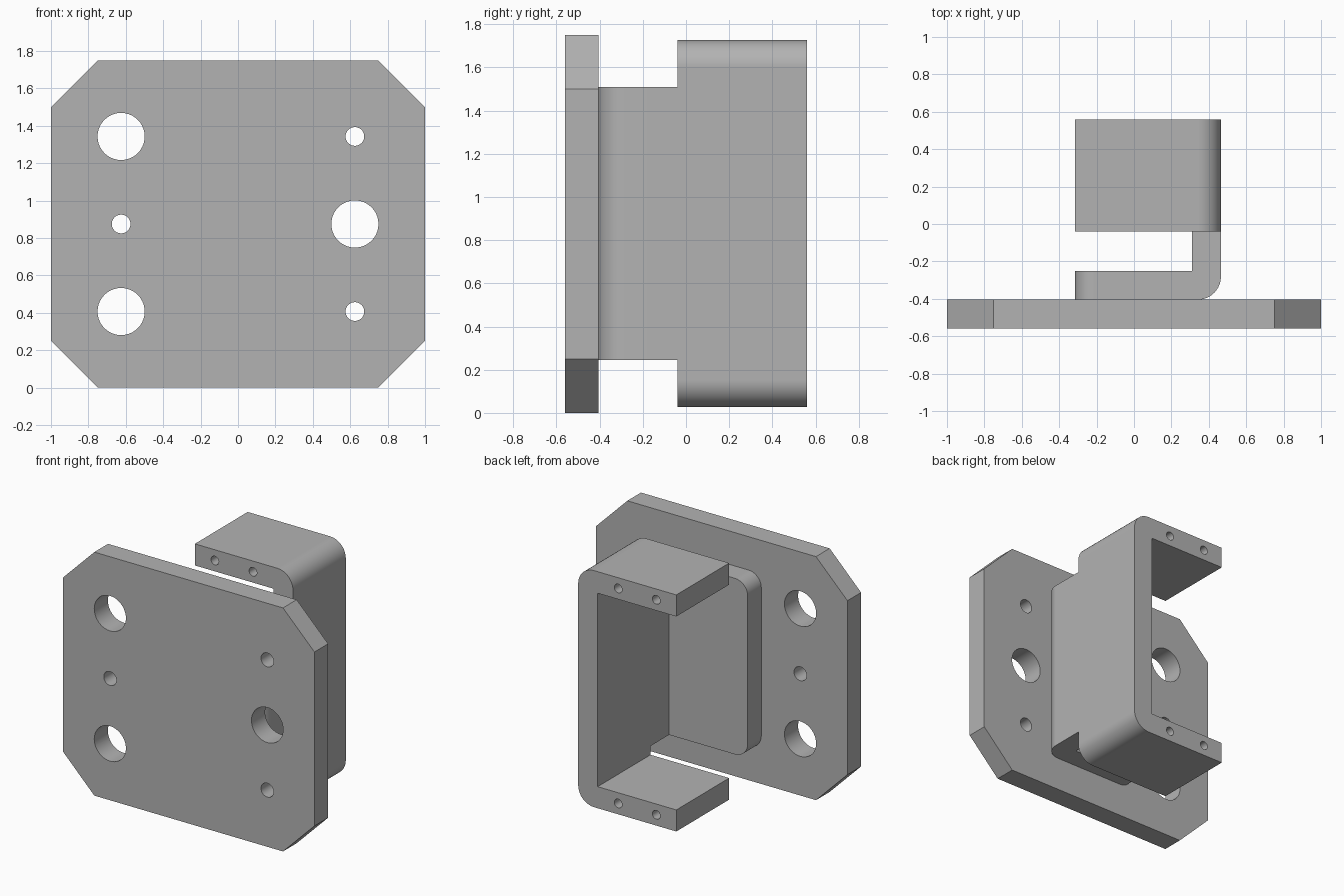
import bpy, bmesh, math
from mathutils import Vector

cube = bpy.data.objects.get("Cube")
if cube:
    bpy.data.objects.remove(cube, do_unlink=True)

steel = bpy.data.materials.new("plain_grey")
steel.use_nodes = True
GREY = (0.45, 0.45, 0.45, 1)
steel.diffuse_color = GREY
steel.node_tree.nodes["Principled BSDF"].inputs["Base Color"].default_value = GREY

# Main dimensions
T = 0.155                                  # stock thickness
PLATE_Y0, PLATE_Y1 = -0.56, -0.405
X0, X1 = -0.315, 0.465                     # bracket sides
CH_Y0, CH_Y1 = -0.04, 0.56                 # channel depth
CH_Z0, CH_Z1 = 0.027, 1.727                # channel height
FOOT_Z0, FOOT_Z1 = 0.245, 1.51
BEND = 0.125


def extrude(name, points, axis, start, end, rounds=(), radius=BEND):
    """Extrude an outline along y or z, rounding the listed corners."""
    def place(p, t):
        return Vector((p[0], t, p[1]) if axis == "y" else (p[0], p[1], t))
    bm = bmesh.new()
    face = bm.faces.new([bm.verts.new(place(p, start)) for p in points])
    geo = bmesh.ops.extrude_face_region(bm, geom=[face])["geom"]
    shift = place((0, 0), end - start)
    bmesh.ops.translate(bm, vec=shift, verts=[v for v in geo if isinstance(v, bmesh.types.BMVert)])
    bmesh.ops.recalc_face_normals(bm, faces=bm.faces)
    corners = [place(points[i], start) for i in rounds]
    edges = [e for e in bm.edges
             if any((v.co - c).length < 1e-5 for v in e.verts for c in corners)
             and (e.verts[0].co - e.verts[1].co).cross(shift).length < 1e-5]
    round_edges(bm, edges, radius)
    return add_object(name, bm)


def round_edges(bm, edges, radius):
    if edges:
        bmesh.ops.bevel(bm, geom=edges, offset=radius, offset_type="OFFSET", segments=10,
                        profile=0.5, affect="EDGES", clamp_overlap=False)


def add_object(name, bm):
    mesh = bpy.data.meshes.new(name)
    bm.to_mesh(mesh)
    bm.free()
    mesh.materials.append(steel)
    obj = bpy.data.objects.new(name, mesh)
    bpy.context.collection.objects.link(obj)
    return obj


def boolean(obj, other, operation):
    mod = obj.modifiers.new("boolean", "BOOLEAN")
    mod.operation, mod.object, mod.solver = operation, other, "EXACT"
    bpy.context.view_layer.objects.active = obj
    bpy.ops.object.modifier_apply(modifier=mod.name)
    bpy.data.objects.remove(other, do_unlink=True)


def drill(obj, x, z, radius, y0, y1):
    """Bore a round hole along y."""
    ring = [(x + radius * math.cos(a), z + radius * math.sin(a))
            for a in (math.tau * i / 40 for i in range(40))]
    boolean(obj, extrude("hole_cutter", ring, "y", y0, y1), "DIFFERENCE")


def finish(obj):
    bpy.ops.object.select_all(action="DESELECT")
    obj.select_set(True)
    bpy.context.view_layer.objects.active = obj
    bpy.ops.object.shade_smooth_by_angle(angle=math.radians(30))
    mod = obj.modifiers.new("clean_shading", "WEIGHTED_NORMAL")
    mod.keep_sharp = True


# Mounting plate with clipped corners and alternating large and small holes
H, C = 1.75, 0.25
plate = extrude("mounting_plate",
                [(C - 1, 0), (1 - C, 0), (1, C), (1, H - C), (1 - C, H), (C - 1, H),
                 (-1, H - C), (-1, C)], "y", PLATE_Y0, PLATE_Y1)
for side, radii in ((-1, (0.126, 0.05, 0.126)), (1, (0.05, 0.126, 0.05))):
    for row, radius in zip((-1, 0, 1), radii):
        drill(plate, side * 0.625, H / 2 + row * 0.468, radius, PLATE_Y0 - 0.1, PLATE_Y1 + 0.1)
finish(plate)

# C-shaped channel, open towards -x, with rounded outer bends
channel = extrude("bracket",
                  [(X0, CH_Z0), (X1, CH_Z0), (X1, CH_Z1), (X0, CH_Z1), (X0, CH_Z1 - T),
                   (X1 - T, CH_Z1 - T), (X1 - T, CH_Z0 + T), (X0, CH_Z0 + T)],
                  "y", CH_Y0, CH_Y1, rounds=(1, 2))

# L-shaped foot that joins the channel to the plate
foot = extrude("bracket_foot",
               [(X0, PLATE_Y1), (X1, PLATE_Y1), (X1, CH_Y0), (X1 - T, CH_Y0),
                (X1 - T, PLATE_Y1 + T), (X0, PLATE_Y1 + T)],
               "z", FOOT_Z0, FOOT_Z1, rounds=(1,))
bm = bmesh.new()
bm.from_mesh(foot.data)
round_edges(bm, [e for e in bm.edges
                 if all(abs(v.co.x - X0) < 1e-4 for v in e.verts)
                 and abs(e.verts[0].co.z - e.verts[1].co.z) < 1e-4], 0.1)
bm.to_mesh(foot.data)
bm.free()
boolean(channel, foot, "UNION")

# Pairs of small holes running through both flanges
for z in (CH_Z0 + T / 2, CH_Z1 - T / 2):
    for x in (-0.156, 0.147):
        drill(channel, x, z, 0.031, CH_Y0 - 0.1, CH_Y1 + 0.1)
finish(channel)
